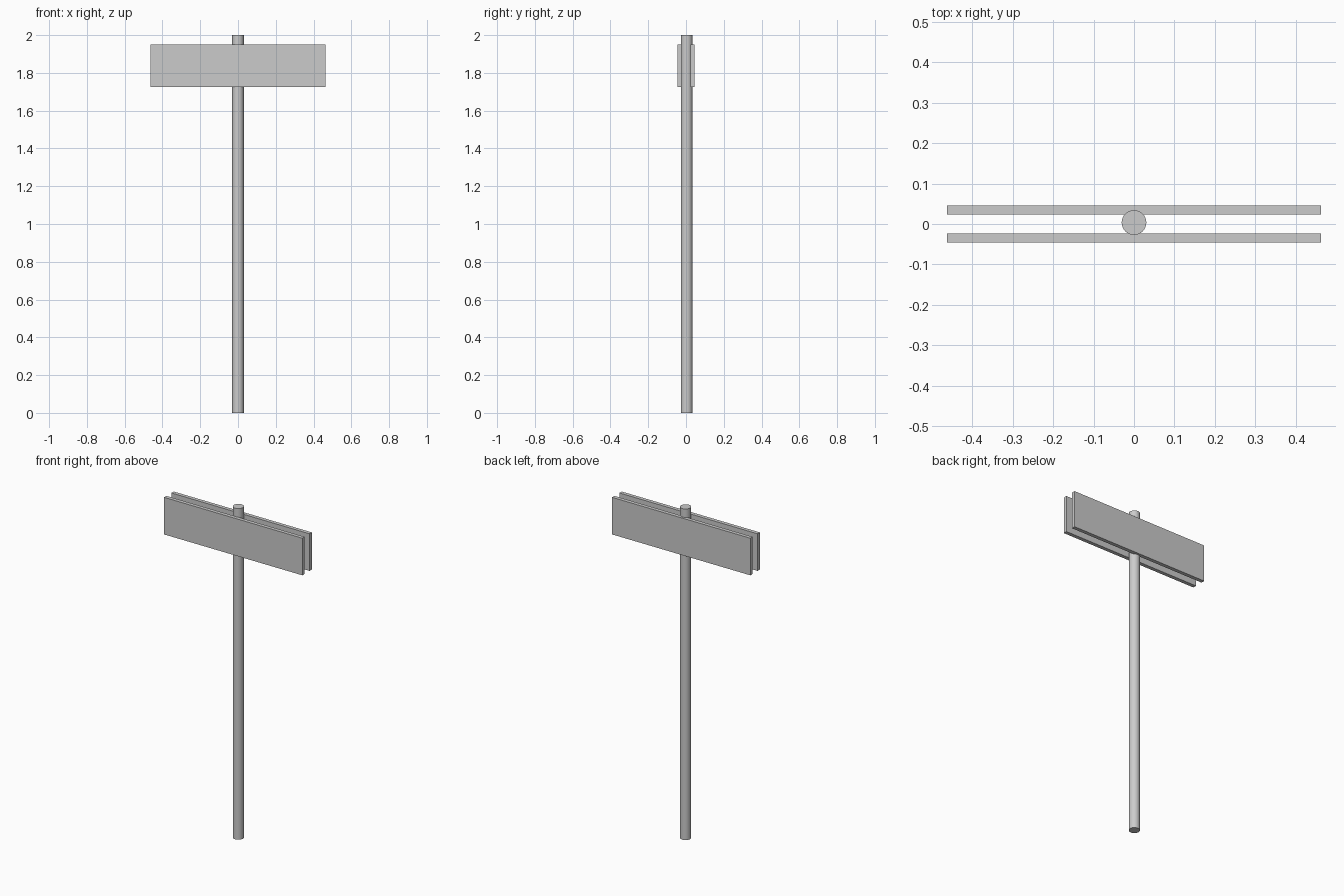
import bpy

if "Cube" in bpy.data.objects:
    bpy.data.objects.remove(bpy.data.objects["Cube"])


def board(name, y):
    # Thin rectangular sign board
    bpy.ops.mesh.primitive_cube_add(size=1, location=(0, y, 1.837))
    ob = bpy.context.object
    ob.name = name
    ob.scale = (0.924, 0.0225, 0.224)
    bpy.ops.object.transform_apply(location=False, rotation=False, scale=True)


# Round post, slightly behind centre
bpy.ops.mesh.primitive_cylinder_add(vertices=32, radius=0.0305, depth=2,
                                    location=(0, 0.0035, 1))
bpy.context.object.name = "post"
bpy.ops.object.shade_smooth_by_angle()

# Boards on both sides of the post
for side, sign in (("front", -1), ("back", 1)):
    board(side + "_board", sign * 0.0347)
